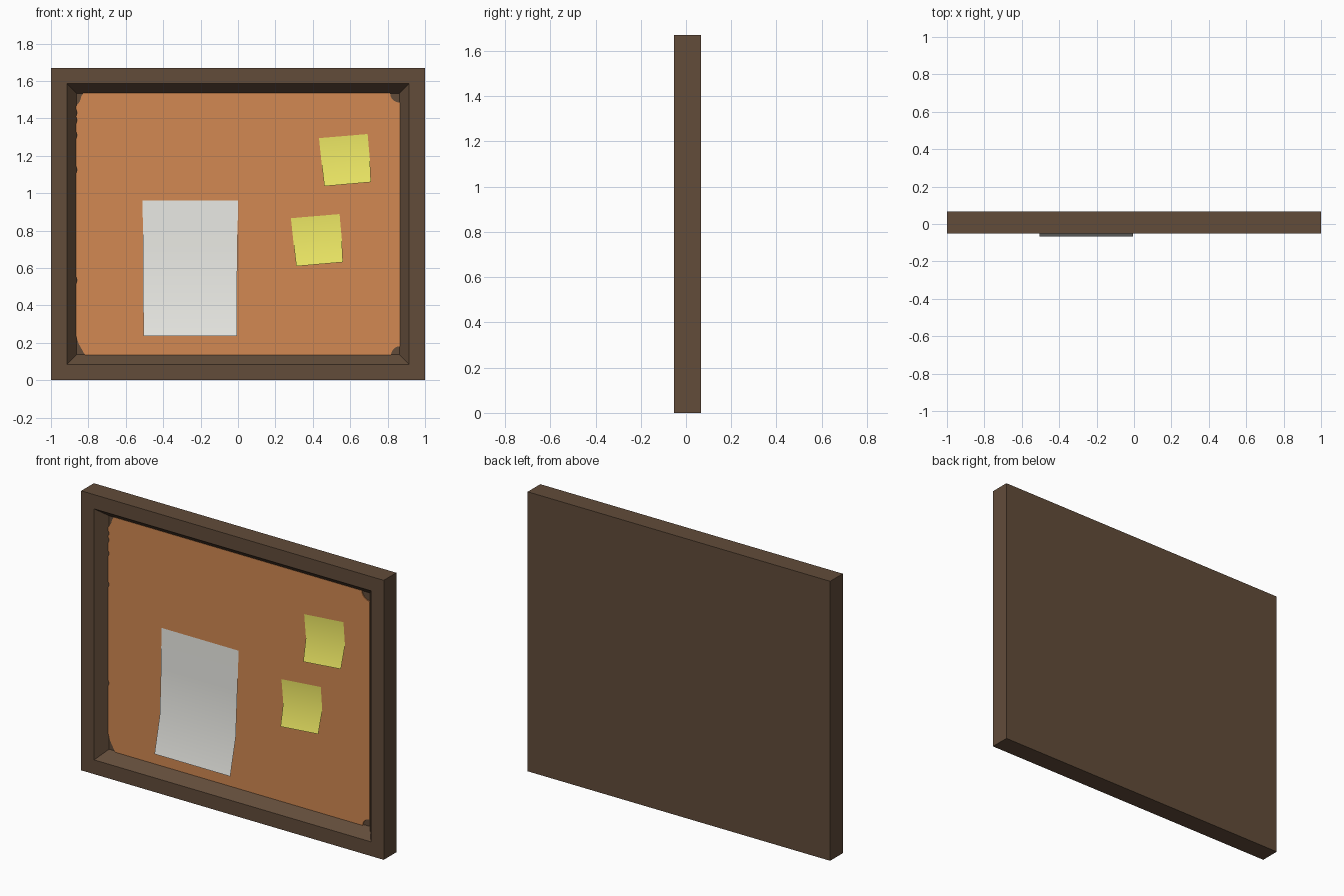
import bpy, bmesh, math
from mathutils import Vector

if "Cube" in bpy.data.objects:
    bpy.data.objects.remove(bpy.data.objects["Cube"])


def material(name, rgb):
    m = bpy.data.materials.new(name)
    m.diffuse_color = (*rgb, 1.0)
    m.use_nodes = True
    m.node_tree.nodes["Principled BSDF"].inputs["Base Color"].default_value = m.diffuse_color
    return m


WOOD = material("dark_wood", (0.122, 0.072, 0.042))
CORK = material("cork", (0.645, 0.250, 0.084))
PAPER = material("white_paper", (0.80, 0.80, 0.76))
YELLOW = material("yellow_note", (0.83, 0.79, 0.127))

H = 1.67                       # board height
FRONT, BACK = -0.052, 0.067    # frame depth range
CORK_Y = 0.008                 # front of the cork


def finish(bm, name, mat, smooth=False):
    me = bpy.data.meshes.new(name)
    bm.to_mesh(me)
    bm.free()
    ob = bpy.data.objects.new(name, me)
    bpy.context.collection.objects.link(ob)
    me.materials.append(mat)
    for p in me.polygons:
        p.use_smooth = smooth
    return ob


# Frame with closed back: box, front inset, then bevelled recess
bm = bmesh.new()
bmesh.ops.create_cube(bm, size=1)
for v in bm.verts:
    v.co = Vector((v.co.x * 2, (FRONT + BACK) / 2 + v.co.y * (BACK - FRONT),
                   (v.co.z + 0.5) * H))
face = min(bm.faces, key=lambda f: f.calc_center_median().y)
bmesh.ops.inset_region(bm, faces=[face], thickness=0.085, use_even_offset=True)
bmesh.ops.inset_region(bm, faces=[face], thickness=0.0525, use_even_offset=True)
for v in face.verts:
    v.co.y = 0.014
finish(bm, "frame", WOOD)

# Cork sheet with worn corners and chipped left edge
X, Z0, Z1 = 0.865, 0.134, H - 0.134
outline = [(-0.818, Z0)]


def worn(cx, cz, r, start):
    # rounded bite around a corner
    for i in range(6):
        a = math.radians(start - 90 * i / 5)
        outline.append((cx + r * math.cos(a), cz + r * math.sin(a)))


worn(X, Z0, 0.047, 180)
worn(X, Z1, 0.052, 270)
outline += [(-0.827, Z1), (-0.838, Z1 - 0.02), (-0.845, Z1 - 0.045), (-X, Z1 - 0.07)]
for z in (1.43, 1.39, 1.31, 1.125, 0.535):
    outline += [(-X, z + 0.018), (-X + 0.006, z + 0.006),
                (-X + 0.006, z - 0.006), (-X, z - 0.018)]
outline += [(-X, 0.235), (-0.852, 0.195), (-0.835, 0.165)]
bm = bmesh.new()
f = bm.faces.new([bm.verts.new((x, CORK_Y, z)) for x, z in outline])
ext = bmesh.ops.extrude_face_region(bm, geom=[f], use_keep_orig=True)
for g in ext["geom"]:
    if isinstance(g, bmesh.types.BMVert):
        g.co.y = 0.016
bmesh.ops.recalc_face_normals(bm, faces=bm.faces)
finish(bm, "cork_sheet", CORK)


def sheet(name, mat, rows):
    # curled sheet: each row is (left x, left z, right x, right z, y)
    bm = bmesh.new()
    vs = [(bm.verts.new((a, y, b)), bm.verts.new((c, y, d))) for a, b, c, d, y in rows]
    for (l0, r0), (l1, r1) in zip(vs, vs[1:]):
        bm.faces.new((l0, l1, r1, r0))
    return finish(bm, name, mat, smooth=True)


# Paper sheet curling out at the bottom
sheet("paper_sheet", PAPER, [
    (-0.51, 0.96, 0.0, 0.96, 0.006),
    (-0.508, 0.72, -0.003, 0.72, -0.002),
    (-0.507, 0.45, -0.005, 0.45, -0.014),
    (-0.506, 0.235, -0.005, 0.235, -0.066)])

# Two sticky notes, slightly turned and lifting at the bottom
for i, (x, z) in enumerate(((0.433, 1.294), (0.283, 0.866))):
    sheet("sticky_note_%d" % (i + 1), YELLOW, [
        (x, z, x + 0.26, z + 0.022, 0.006),
        (x + 0.014, z - 0.135, x + 0.272, z - 0.113, 0.003),
        (x + 0.029, z - 0.257, x + 0.278, z - 0.235, -0.044)])
